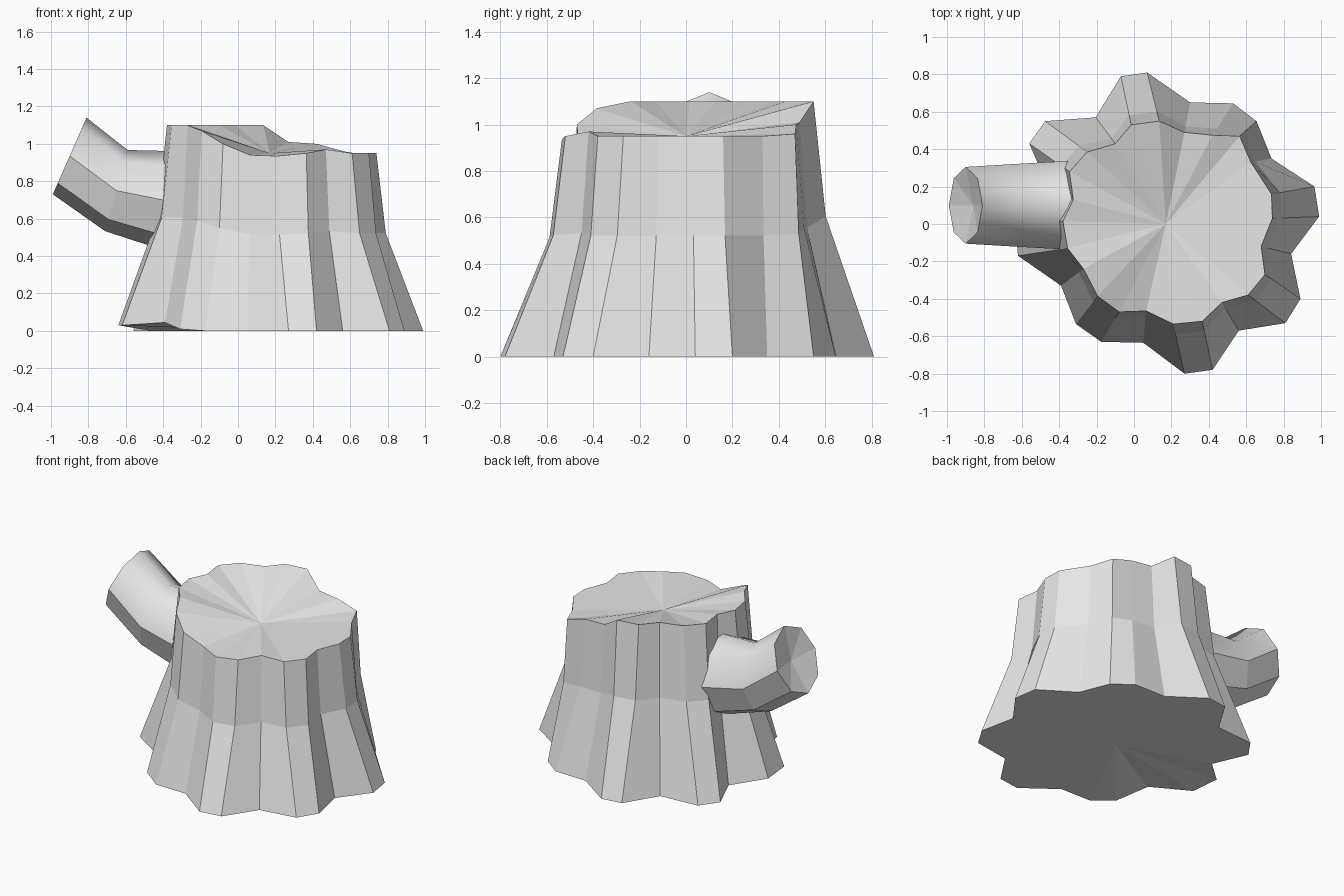
import bpy
import bmesh
from math import cos, sin, pi
from mathutils import Vector

default_cube = bpy.data.objects.get("Cube")
if default_cube:
    bpy.data.objects.remove(default_cube, do_unlink=True)


def make_material(name, color):
    material = bpy.data.materials.new(name)
    material.use_nodes = True
    material.diffuse_color = color
    material.node_tree.nodes["Principled BSDF"].inputs["Base Color"].default_value = color
    return material


bark = make_material("pale grey", (0.8, 0.8, 0.8, 1))


def finish(bm, name):
    """Turn a bmesh into a named object with outward normals."""
    bmesh.ops.recalc_face_normals(bm, faces=bm.faces)
    mesh = bpy.data.meshes.new(name)
    bm.to_mesh(mesh)
    bm.free()
    mesh.materials.append(bark)
    obj = bpy.data.objects.new(name, mesh)
    bpy.context.scene.collection.objects.link(obj)
    return obj


def add_ring(bm, points):
    return [bm.verts.new(point) for point in points]


def bridge(bm, lower, upper):
    """Join two equal rings with quads and return the new faces."""
    count = len(lower)
    return [bm.faces.new((lower[i], lower[(i + 1) % count],
                          upper[(i + 1) % count], upper[i])) for i in range(count)]


def fan(bm, ring, center):
    """Close a ring with triangles around a centre point."""
    hub = bm.verts.new(center)
    for i, vert in enumerate(ring):
        bm.faces.new((vert, ring[(i + 1) % len(ring)], hub))


# Root outline: eight flared lobes, each with two tip corners and a notch
root_outline = [
    (.99, .04), (.965, .2), (.735, .35), (.655, .55), (.53, .645), (.3, .65),
    (.07, .81), (-.07, .79), (-.205, .57), (-.475, .55), (-.56, .43), (-.46, .2),
    (-.64, .03), (-.62, -.17), (-.39, -.33), (-.31, -.535), (-.175, -.63), (.05, -.635),
    (.27, -.8), (.42, -.78), (.56, -.57), (.81, -.53), (.89, -.4), (.84, -.16)]

# Broken rim, following the same lobes
rim_outline = [
    (.74, .03), (.735, .16), (.625, .33), (.565, .47), (.42, .475), (.27, .49),
    (.135, .55), (-.015, .53), (-.1, .43), (-.25, .385), (-.345, .28), (-.325, .13),
    (-.38, .015), (-.355, -.13), (-.27, -.24), (-.195, -.385), (-.08, -.47), (.065, -.465),
    (.21, -.535), (.365, -.52), (.47, -.42), (.61, -.38), (.7, -.27), (.68, -.12)]

LOW_RIM, HIGH_RIM = .95, 1.1
rim_steps = {3: .96, 4: 1, 5: 1.01, 15: 1.07, 16: 1, 17: .94, 18: .935, 20: .97}
lifted_roots = {12: .03, 13: .03, 14: .045, 15: .01}


def rim_height(i):
    return rim_steps.get(i, HIGH_RIM if 6 <= i <= 14 else LOW_RIM)


# Trunk: roots, waist and rim
root_points = [Vector((x, y, lifted_roots.get(i, 0))) for i, (x, y) in enumerate(root_outline)]
rim_points = [Vector((x, y, rim_height(i))) for i, (x, y) in enumerate(rim_outline)]
waist_points = []
for root, rim in zip(root_points, rim_points):
    waist = rim.lerp(root, .2)
    waist.z = rim.z * .55
    waist_points.append(waist)

bm = bmesh.new()
roots, waist, rim = (add_ring(bm, ring) for ring in (root_points, waist_points, rim_points))
bridge(bm, roots, waist)
bridge(bm, waist, rim)
fan(bm, roots, (.15, 0, 0))
fan(bm, rim, (.17, 0, LOW_RIM))
finish(bm, "stump_trunk")

# Branch stub: each section has a centre, an upward half axis and a half width
sections = [
    (Vector((-.3, .1, .68)), Vector((0, 0, .28)), .24),
    (Vector((-.65, .1, .75)), Vector((.06, 0, .217)), .22),
    (Vector((-.9, .1, .935)), Vector((.09, 0, .205)), .205)]
SIDES = 8

bm = bmesh.new()
rings = []
for center, up, width in sections:
    side = Vector((0, width, 0))
    angles = [2 * pi * i / SIDES for i in range(SIDES)]
    rings.append(add_ring(bm, [center + up * cos(a) + side * sin(a) for a in angles]))
for lower, upper in zip(rings, rings[1:]):
    for i, face in enumerate(bridge(bm, lower, upper)):
        # The upper bark is rounded, the lower bark stays faceted
        face.smooth = i in (0, 1, SIDES - 2, SIDES - 1)
fan(bm, rings[-1], (-.86, .1, .92))
bm.faces.new(rings[0])
finish(bm, "branch_stub")
